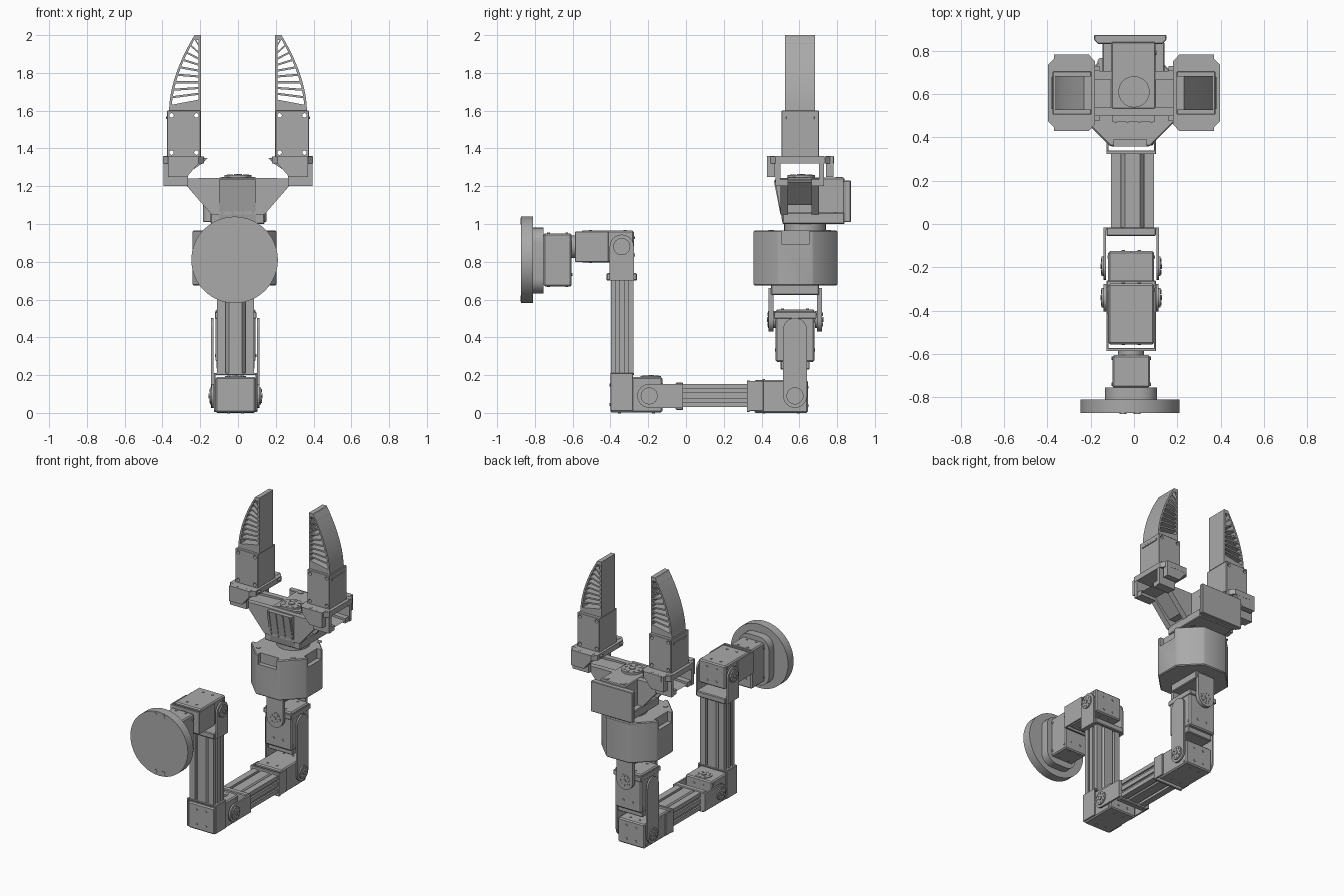
import bpy, bmesh, math
from mathutils import Vector as V

if "Cube" in bpy.data.objects:
    bpy.data.objects.remove(bpy.data.objects["Cube"])

grey = bpy.data.materials.new("plain grey")
grey.use_nodes = True
grey.diffuse_color = (0.4, 0.4, 0.4, 1)
grey.node_tree.nodes["Principled BSDF"].inputs["Base Color"].default_value = (0.4, 0.4, 0.4, 1)
X, Y, Z = V((1, 0, 0)), V((0, 1, 0)), V((0, 0, 1))
CX = -0.013  # sideways centre line of the arm
parts = []


def finish(name, bm, bevel=0):
    bmesh.ops.recalc_face_normals(bm, faces=bm.faces)
    if bevel:
        bmesh.ops.bevel(bm, geom=bm.edges[:], offset=bevel, segments=1, affect='EDGES')
    mesh = bpy.data.meshes.new(name)
    bm.to_mesh(mesh)
    bm.free()
    mesh.materials.append(grey)
    ob = bpy.data.objects.new(name, mesh)
    bpy.context.collection.objects.link(ob)
    parts.append(ob)
    return ob


def prism(name, points, sweep, bevel=0):
    """Extrude a flat outline along the sweep vector."""
    bm = bmesh.new()
    low = [bm.verts.new(p) for p in points]
    high = [bm.verts.new(V(p) + sweep) for p in points]
    bm.faces.new(low)
    bm.faces.new(high)
    for i in range(len(low)):
        j = (i + 1) % len(low)
        bm.faces.new((low[i], low[j], high[j], high[i]))
    return finish(name, bm, bevel)


def box(name, x, y, z, bevel=0.005):
    corners = [(x[0], y[0], z[0]), (x[1], y[0], z[0]), (x[1], y[1], z[0]), (x[0], y[1], z[0])]
    return prism(name, corners, Z * (z[1] - z[0]), bevel)


def cyl(name, start, sweep, r, seg=32):
    a = sweep.normalized()
    u = a.orthogonal().normalized()
    w = a.cross(u)
    turns = [math.tau * i / seg for i in range(seg)]
    return prism(name, [V(start) + (u * math.cos(t) + w * math.sin(t)) * r for t in turns], sweep)


def cut(ob, cutter):
    mod = ob.modifiers.new("cut", 'BOOLEAN')
    mod.object = cutter
    mod.solver = 'EXACT'
    bpy.context.view_layer.objects.active = ob
    bpy.ops.object.modifier_apply(modifier=mod.name)
    parts.remove(cutter)
    bpy.data.objects.remove(cutter)


def horn(name, centre, out, r=0.045):
    """Servo output disc with a ring of small screws."""
    c, a = V(centre), out.normalized()
    cyl(name, c, out, r)
    cyl(name + "_hub", c + out, a * 0.006, r * 0.3, 16)
    u = a.orthogonal().normalized()
    w = a.cross(u)
    for i in range(8):
        t = math.tau * i / 8
        cyl(name + "_screw", c + out + (u * math.cos(t) + w * math.sin(t)) * r * 0.7, a * 0.003, r * 0.12, 8)


def screws(name, centre, out, du, dv, r=0.008):
    for i in (-1, 1):
        for j in (-1, 1):
            cyl(name, V(centre) + du * i + dv * j, out * 0.004, r, 12)


def fork(name, joint, axis, d, length, half, gap, thick=0.012, base=True, round_far=False):
    """Pair of round-ended side plates around a joint, with an optional cross plate."""
    c, p = V(joint), axis.cross(d)
    arc = [math.pi * (0.5 + i / 12) for i in range(13)]
    near = [c + (d * math.cos(t) + p * math.sin(t)) * half for t in arc]
    far = [c + d * length - p * half, c + d * length + p * half]
    if round_far:
        far = [c + d * length - (d * math.cos(t) + p * math.sin(t)) * half for t in arc]
    for s in (-1, 1):
        prism(name + "_plate", [q + axis * s * gap for q in near + far], axis * s * thick)
    if base:
        e = c + d * (length - thick)
        ends = [e + axis * i * gap + p * j * half for i, j in ((-1, -1), (1, -1), (1, 1), (-1, 1))]
        prism(name + "_base", ends, d * thick)


def beam(name, start, along, u, v):
    """Slotted extrusion: corner posts, core and raised centre ridges."""
    c = V(start)

    def bar(part, offset, a, b):
        prism(name + part, [c + offset + a * i + b * j for i, j in ((-1, -1), (1, -1), (1, 1), (-1, 1))], along)
    bar("_core", V(), u * 0.88, v * 0.6)
    bar("_side_rib", V(), u, v * 0.25)
    for i in (-1, 1):
        for j in (-1, 1):
            bar("_post", u * 0.77 * i + v * 0.77 * j, u * 0.23, v * 0.23)
        ridge = [u * -0.55 + v * 0.6 * i, u * 0.55 + v * 0.6 * i, u * 0.35 + v * i, u * -0.35 + v * i]
        prism(name + "_ridge", [c + q for q in ridge], along)


def servo(name, y, z, half=0.106):
    """Servo case with slightly raised cover plates on both ends of its sides."""
    box(name, (CX - half, CX + half), y, z, 0.008)
    ym, zm = sum(y) / 2, sum(z) / 2
    hy, hz = (y[1] - y[0]) / 2, (z[1] - z[0]) / 2
    for s in (-1, 1):
        screws(name + "_side_screw", (CX + s * half, ym, zm), X * s, Y * hy * 0.8, Z * hz * 0.75)
        screws(name + "_end_screw", (CX, ym + s * hy, zm), Y * s, X * 0.037, Z * hz * 0.55)
        screws(name + "_top_screw", (CX, ym, zm + s * hz), Z * s, X * 0.037, Y * hy * 0.65)


# Base disc, rounded mounting plate and first servo
cyl("base_disc", (CX - 0.005, -0.873, 0.81), Y * 0.063, 0.229, 64)
screws("base_disc_bolt", (CX - 0.005, -0.873, 0.81), -Y, X * 0.032, Z * 0.205, 0.017)
rounded = []
for k, (sx, sz) in enumerate(((1, 1), (-1, 1), (-1, -1), (1, -1))):
    for i in range(7):
        t = math.pi / 2 * (k + i / 6)
        rounded.append((CX + sx * 0.04 + 0.08 * math.cos(t), -0.81, 0.806 + sz * 0.095 + 0.08 * math.sin(t)))
prism("mount_plate", rounded, Y * 0.056)
servo("base_servo", (-0.755, -0.605), (0.67, 0.95), 0.087)
cyl("base_horn", (CX, -0.61, 0.88), Y * 0.03, 0.06)

# Shoulder servo held by a rear frame, with a fork dropping to the upright beam
box("shoulder_frame_back", (CX - 0.11, CX + 0.11), (-0.587, -0.573), (0.8, 0.96), 0.002)
for s in (-1, 1):
    x = sorted((CX + s * 0.105, CX + s * 0.115))
    box("shoulder_frame_side", x, (-0.587, -0.41), (0.8, 0.96), 0.002)
    box("elbow_frame_side", x, (-0.4, -0.28), (0.01, 0.21), 0.002)
    box("wrist_frame_side", x, (0.325, 0.41), (0.01, 0.17), 0.002)
    for y, z in ((-0.34, 0.88), (-0.195, 0.09), (0.577, 0.09)):
        horn("joint_horn", (CX + s * 0.118, y, z), X * s * 0.018)
servo("shoulder_servo", (-0.555, -0.275), (0.797, 0.965))
fork("shoulder_fork", (CX, -0.34, 0.88), X, -Z, 0.18, 0.064, 0.115)
box("upright_top_flange", (CX - 0.115, CX + 0.115), (-0.42, -0.26), (0.7, 0.74))
beam("upright_beam", (CX, -0.337, 0.205), Z * 0.5, X * 0.097, Y * 0.06)

# Elbow servo, frame and fork
box("elbow_frame_top", (CX - 0.11, CX + 0.11), (-0.4, -0.275), (0.2, 0.212), 0.002)
servo("elbow_servo", (-0.4, -0.125), (0.002, 0.19))
horn("elbow_top_horn", (CX, -0.187, 0.188), Z * 0.006, 0.055)
fork("elbow_fork", (CX, -0.195, 0.09), X, Y, 0.18, 0.063, 0.116)
box("level_front_flange", (CX - 0.115, CX + 0.115), (-0.055, -0.015), (0.015, 0.16))
beam("level_beam", (CX + 0.006, -0.02, 0.092), Y * 0.35, X * 0.1, Z * 0.062)

# Wrist servos: the first pitches, the second carries the yaw fork
box("wrist_frame_front", (CX - 0.115, CX + 0.115), (0.322, 0.338), (0.005, 0.172), 0.002)
servo("wrist_pitch_servo", (0.362, 0.645), (0, 0.175))
fork("wrist_link", (CX - 0.002, 0.577, 0.09), X, Z, 0.35, 0.063, 0.116, base=False, round_far=True)
servo("wrist_yaw_servo", (0.475, 0.68), (0.27, 0.548))
box("wrist_yaw_collar", (CX - 0.11, CX + 0.11), (0.465, 0.69), (0.5, 0.535), 0.003)
box("wrist_yaw_foot", (CX - 0.1, CX + 0.1), (0.5, 0.655), (0.23, 0.28))
fork("yaw_fork", (CX, 0.578, 0.495), Y, Z, 0.165, 0.065, 0.115, 0.026)
box("yaw_fork_cap", (CX - 0.075, CX + 0.075), (0.45, 0.705), (0.625, 0.68))
for s in (-1, 1):
    horn("yaw_horn", (CX, 0.578 + s * 0.105, 0.495), Y * s * 0.038)

# Eight-sided rotor housing with hand notches and top bolts
hub = V((CX - 0.005, 0.58, 0.675))
octagon = [hub + V((math.cos(t), math.sin(t), 0)) * 0.24 for t in [math.pi / 8 * (2 * i + 1) for i in range(8)]]
housing = prism("rotor_housing", octagon, Z * 0.29, 0.006)
for d in (X, -X, -Y):
    e = hub + d * 0.235
    cut(housing, box("notch", (e.x - 0.045 - 0.03 * abs(d.y), e.x + 0.045 + 0.03 * abs(d.y)),
                     (e.y - 0.045 - 0.03 * abs(d.x), e.y + 0.045 + 0.03 * abs(d.x)), (0.895, 1), 0))
screws("housing_bolt", (CX, 0.6, 0.965), Z, X * 0.138, Y * 0.15, 0.017)
cyl("rotor_disc", (0, 0.63, 0.96), Z * 0.05, 0.11, 48)

# Gripper base: servo, sloped front, rear plate and output horn
box("gripper_floor", (-0.145, 0.14), (0.51, 0.84), (1.0, 1.06))
box("gripper_servo", (-0.105, 0.1), (0.53, 0.84), (1.02, 1.245), 0.006)
prism("gripper_nose", [(-0.1, y, z) for y, z in ((0.47, 1.235), (0.51, 1.01), (0.6, 1.01), (0.6, 1.235))], X * 0.195)
for x in (-0.09, -0.035, 0.02, 0.075):
    prism("nose_rib", [(x, y, z) for y, z in ((0.465, 1.23), (0.5, 1.05), (0.53, 1.05), (0.53, 1.23))], X * 0.01)
prism("gripper_rear_plate", [(x, y, 1.01) for x, y in
      ((-0.185, 0.873), (-0.185, 0.85), (-0.165, 0.83), (0.13, 0.83), (0.15, 0.85), (0.15, 0.873))], Z * 0.22, 0.004)
screws("gripper_top_bolt", (0, 0.685, 1.245), Z, X * 0.067, Y * 0.125, 0.02)
screws("gripper_side_bolt", (0.1, 0.73, 1.13), X, Y * 0.06, Z * 0.06, 0.01)
horn("gripper_horn", (0, 0.61, 1.24), Z * 0.02, 0.072)

# Mirrored rails, carriages and ribbed fingers
for s in (-1, 1):
    def side(points, y):
        return [(s * x, y, z) for x, z in points]
    arm = ((0, 1.05), (0.14, 1.05), (0.27, 1.2), (0.39, 1.2), (0.39, 1.235), (0.19, 1.243), (0, 1.243))
    for y in (0.5, 0.665):
        prism("rail_wall", side(arm, y), Y * 0.04)
    prism("rail_web", side(((0.05, 1.1), (0.15, 1.1), (0.27, 1.22), (0.39, 1.22), (0.05, 1.235)), 0.53), Y * 0.14)
    cheek = ((0.395, 1.36), (0.16, 1.35), (0.19, 1.32), (0.265, 1.27), (0.265, 1.2), (0.395, 1.2))
    for y in (0.475, 0.705):
        prism("carriage_cheek", side(cheek, y), Y * 0.025)
    leg = ((0.37, 1.36), (0.21, 1.36), (0.21, 1.32), (0.27, 1.25), (0.37, 1.25))
    for y in (0.428, 0.74):
        prism("carriage_leg", side(leg, y), Y * 0.042)
    deck = ((0.18, 0.46), (0.21, 0.428), (0.35, 0.428), (0.397, 0.475), (0.397, 0.735), (0.35, 0.783), (0.21, 0.783), (0.18, 0.75))
    prism("carriage_deck", [(s * x, y, 1.32) for x, y in deck], Z * 0.038)
    screws("carriage_bolt", (s * 0.29, 0.605, 1.357), Z, X * 0.03, Y * 0.15, 0.012)

    block = box("finger_block", sorted((s * 0.197, s * 0.375)), (0.505, 0.705), (1.35, 1.6), 0.003)
    for x in (0.22, 0.352):
        for z in (1.378, 1.575):
            cut(block, cyl("hole", (s * x, 0.45, z), Y * 0.3, 0.012, 16))
    box("finger_block_strip", sorted((s * 0.37, s * 0.38)), (0.53, 0.68), (1.555, 1.57), 0.002)

    def edge(z):
        return 0.365 - 0.135 * max(0, (z - 1.6) / 0.4) ** 1.8
    heights = [1.6 + 0.04 * i for i in range(11)]
    skin = [(edge(z), z) for z in heights] + [(edge(z) - 0.013, z) for z in reversed(heights)]
    prism("finger_outer_skin", side(skin, 0.525), Y * 0.157)
    box("finger_inner_wall", sorted((s * 0.197, s * 0.209)), (0.525, 0.682), (1.6, 2.0), 0)
    box("finger_tip", sorted((s * 0.2, s * 0.229)), (0.525, 0.682), (1.975, 2.0), 0)
    prism("finger_root", side(((0.2, 1.6), (0.36, 1.6), (0.358, 1.63), (0.2, 1.66)), 0.525), Y * 0.157)
    for i in range(1, 10):
        a = 1.655 + 0.03 * i
        b = a - 0.03 + 0.01 * i
        rib = ((0.2, a), (edge(b) - 0.005, b), (edge(b) - 0.005, b + 0.011), (0.2, a + 0.011))
        prism("finger_rib", side(rib, 0.525), Y * 0.157)

# Smooth the round parts while keeping hard edges
bpy.ops.object.select_all(action='DESELECT')
for ob in parts:
    ob.select_set(True)
bpy.context.view_layer.objects.active = parts[0]
bpy.ops.object.shade_smooth_by_angle(angle=math.radians(30))
